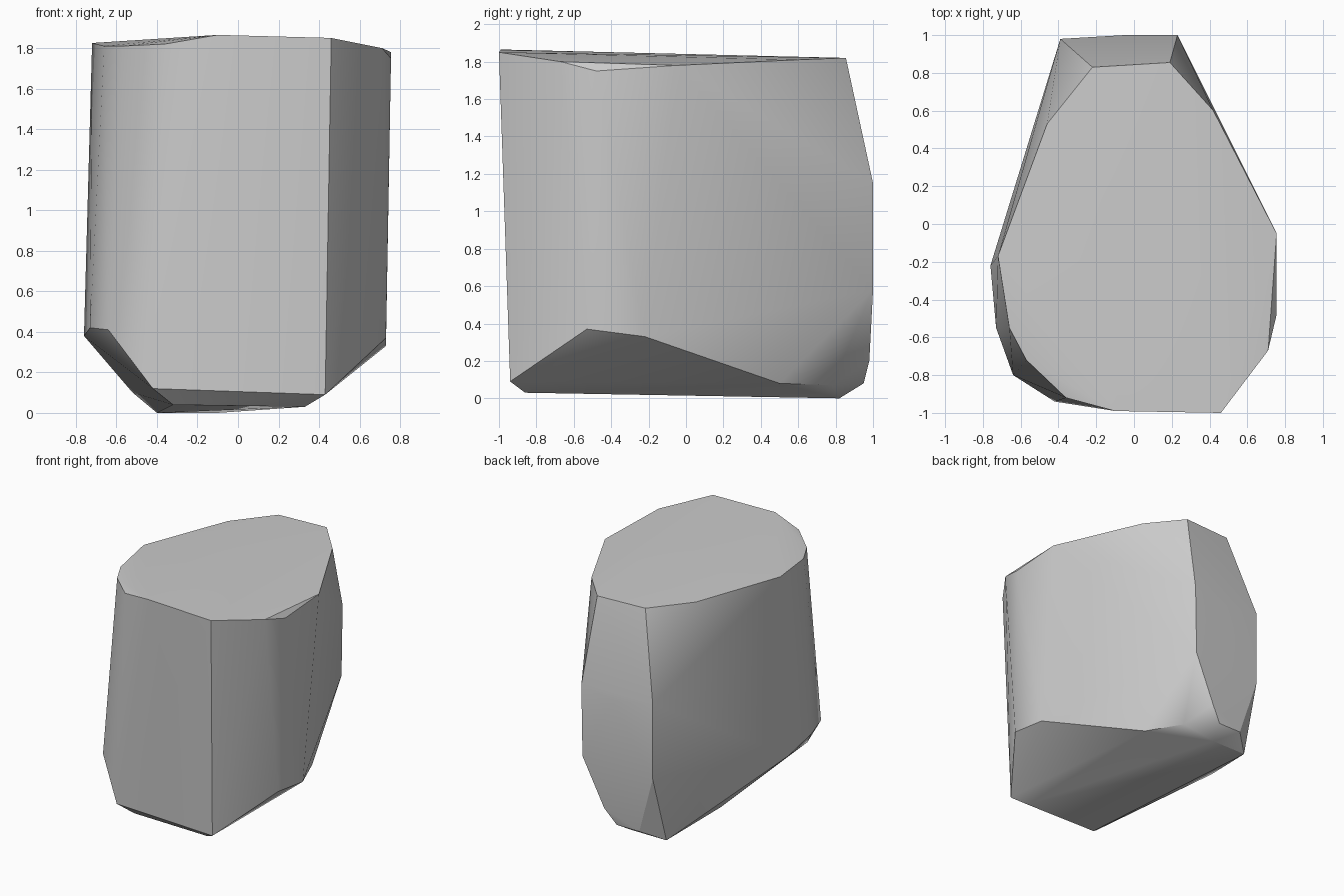
import bpy
import bmesh
from math import radians

default_cube = bpy.data.objects.get("Cube")
if default_cube:
    bpy.data.objects.remove(default_cube, do_unlink=True)


def flat_material(name, color):
    material = bpy.data.materials.new(name)
    material.use_nodes = True
    material.diffuse_color = color
    shader = next(n for n in material.node_tree.nodes if n.type == "BSDF_PRINCIPLED")
    shader.inputs["Base Color"].default_value = color
    return material


def hull_object(name, corner_groups, material, sharp_angle):
    """Wrap a tight convex skin around groups of corner points."""
    bm = bmesh.new()
    for group in corner_groups:
        for corner in group:
            bm.verts.new(corner)
    result = bmesh.ops.convex_hull(bm, input=bm.verts[:])
    loose = [item for item in result["geom_interior"] + result["geom_unused"]
             if isinstance(item, bmesh.types.BMVert) and item.is_valid]
    bmesh.ops.delete(bm, geom=list(set(loose)), context="VERTS")
    bmesh.ops.recalc_face_normals(bm, faces=bm.faces[:])
    mesh = bpy.data.meshes.new(name)
    bm.to_mesh(mesh)
    bm.free()
    mesh.materials.append(material)
    obj = bpy.data.objects.new(name, mesh)
    bpy.context.collection.objects.link(obj)
    bpy.ops.object.select_all(action="DESELECT")
    obj.select_set(True)
    bpy.context.view_layer.objects.active = obj
    bpy.ops.object.shade_smooth_by_angle(angle=radians(sharp_angle))
    return obj


# Nearly level top rim, counter-clockwise from the sharp front corner
top_rim = [
    (.46, -1, 1.85), (.71, -.67, 1.8), (.755, -.48, 1.75), (.755, -.05, 1.78),
    (.42, .6, 1.81), (.19, .855, 1.82), (-.22, .83, 1.82), (-.46, .53, 1.82),
    (-.72, -.17, 1.825), (-.66, -.55, 1.81), (-.57, -.72, 1.81),
    (-.36, -.92, 1.82), (-.1, -.99, 1.865),
]

# Bulging back end
back_bulge = [
    (.23, 1, 1.15), (-.05, 1, 1.1), (-.39, .98, 1.15),
    (.22, 1, .58), (-.39, .98, .55), (.04, .98, .2),
]

# Lower edge of the walls, where the sides turn under
lower_edge = [
    (.43, -.94, .09), (.73, -.53, .37), (.73, -.22, .33), (.31, .5, .08),
    (.16, .78, .07), (-.05, .95, .08), (-.25, .95, .08), (-.52, .3, .1),
    (-.76, -.22, .38), (-.73, -.55, .42), (-.64, -.8, .41), (-.42, -.94, .12),
]

# Small resting face underneath
resting_face = [(.33, -.86, .03), (-.32, -.86, .04), (-.4, .82, 0), (-.1, .82, 0)]

stone = flat_material("pale stone grey", (.6, .6, .6, 1))
hull_object("stone_block", [top_rim, back_bulge, lower_edge, resting_face], stone, 30)
